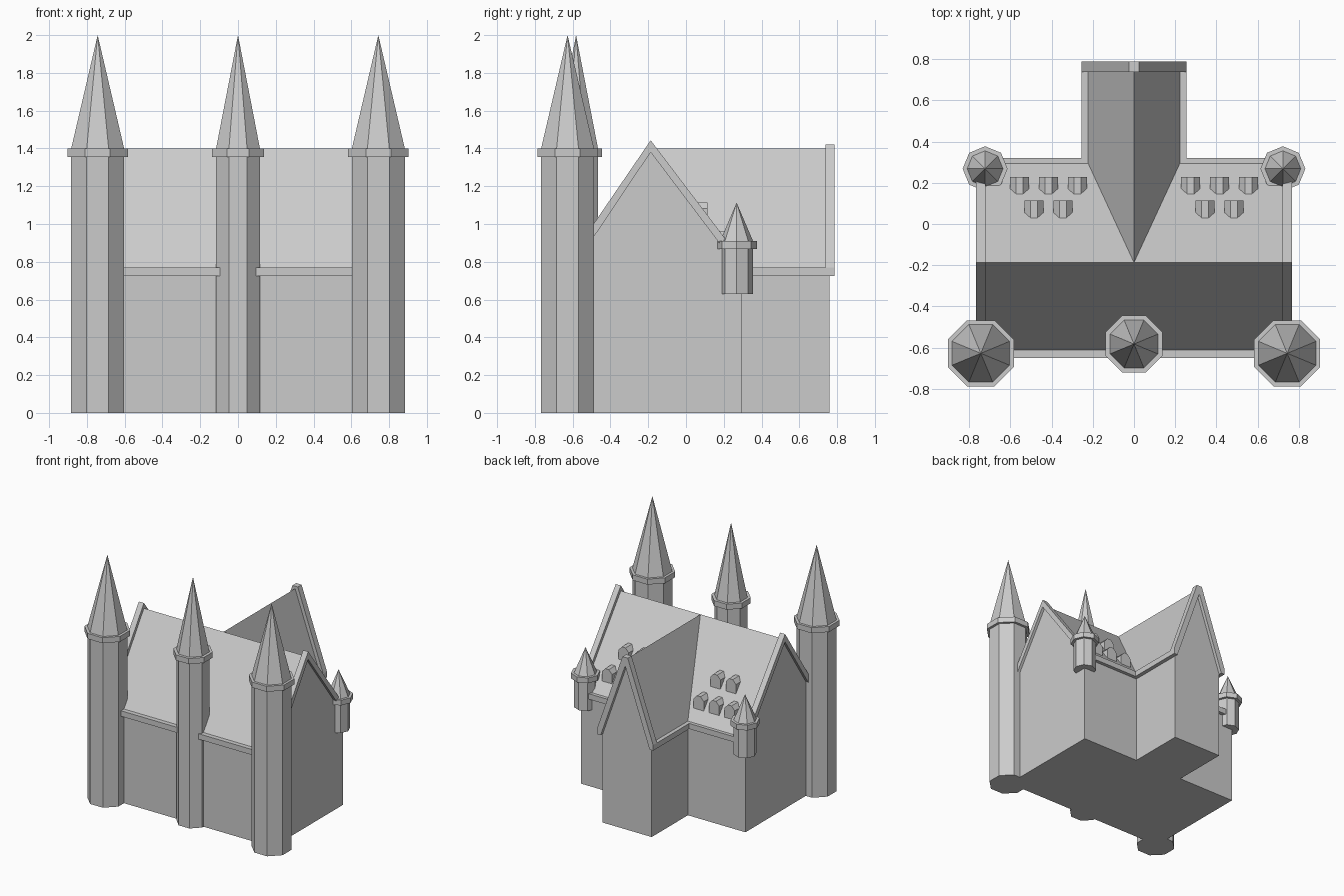
import bpy, bmesh
from math import pi, cos, sin

if "Cube" in bpy.data.objects:
    bpy.data.objects.remove(bpy.data.objects["Cube"])


def finish(name, bm):
    bmesh.ops.recalc_face_normals(bm, faces=bm.faces)
    me = bpy.data.meshes.new(name)
    bm.to_mesh(me)
    bm.free()
    ob = bpy.data.objects.new(name, me)
    bpy.context.collection.objects.link(ob)
    return ob


def prism(name, pts, axis, a, b):
    """Extrude a 2D outline along x or y between a and b."""
    bm = bmesh.new()

    def place(u, z, d):
        return (d, u, z) if axis == 'x' else (u, d, z)
    lo = [bm.verts.new(place(u, z, a)) for u, z in pts]
    hi = [bm.verts.new(place(u, z, b)) for u, z in pts]
    bm.faces.new(lo)
    bm.faces.new(hi)
    n = len(pts)
    for i in range(n):
        j = (i + 1) % n
        bm.faces.new((lo[i], lo[j], hi[j], hi[i]))
    return finish(name, bm)


def box(name, x0, x1, y0, y1, z0, z1):
    return prism(name, [(x0, z0), (x1, z0), (x1, z1), (x0, z1)], 'y', y0, y1)


def tower(name, x, y, col, ring, z0, z1, z2, top, turn):
    """Eight-sided shaft, collar and spire; radii are to the corners."""
    bm = bmesh.new()
    loops = []
    for r, z in [(col, z0), (col, z1), (ring, z1), (ring, z2), (col, z2)]:
        loops.append([bm.verts.new((x + r * cos(turn + i * pi / 4),
                                    y + r * sin(turn + i * pi / 4), z))
                      for i in range(8)])
    tip = bm.verts.new((x, y, top))
    bm.faces.new(loops[0])
    for p, q in zip(loops, loops[1:]):
        for i in range(8):
            j = (i + 1) % 8
            bm.faces.new((p[i], p[j], q[j], q[i]))
    for i in range(8):
        bm.faces.new((loops[-1][i], loops[-1][(i + 1) % 8], tip))
    return finish(name, bm)


RIDGE = -0.187
FLAT = 1 / cos(pi / 8)   # flat-to-flat radius -> corner radius

# Main hall and rear wing, walls and roof together
prism("main_hall", [(-0.612, 0), (-0.612, 0.77), (RIDGE, 1.40), (0.293, 0.77), (0.293, 0)],
      'x', -0.743, 0.743)
prism("rear_wing", [(-0.222, 0), (-0.222, 0.77), (0, 1.40), (0.222, 0.77), (0.222, 0)],
      'y', RIDGE, 0.76)

# Gable copings
prism("wing_coping", [(-0.254, 0.725), (-0.254, 0.77), (-0.024, 1.42), (0.024, 1.42),
                      (0.254, 0.77), (0.254, 0.725), (0.221, 0.725), (0, 1.35),
                      (-0.221, 0.725)], 'y', 0.738, 0.787)
main_coping = [(-0.65, 0.725), (-0.65, 0.765), (RIDGE, 1.443), (0.32, 0.775),
               (0.32, 0.725), (0.308, 0.725), (RIDGE, 1.38), (-0.627, 0.725)]

# Front cornice
box("front_cornice", -0.73, 0.73, -0.65, -0.60, 0.725, 0.77)

for s, side in ((-1, "left"), (1, "right")):
    def span(a, b):
        return sorted((s * a, s * b))
    prism("gable_coping_" + side, main_coping, 'x', *span(0.72, 0.766))
    # Rear cornices
    box("rear_cornice_" + side, *span(0.222, 0.73), 0.28, 0.321, 0.725, 0.77)
    box("wing_cornice_" + side, *span(0.21, 0.254), 0.28, 0.74, 0.725, 0.77)
    # Corner towers and hanging rear turrets
    tower("corner_tower_" + side, s * 0.743, -0.627, 0.14 * FLAT, 0.16 * FLAT,
          0, 1.355, 1.40, 2.0, pi / 8)
    tower("rear_turret_" + side, s * 0.722, 0.268, 0.087, 0.109,
          0.63, 0.867, 0.91, 1.113, 0)
    # Dormers in two rows on the rear slope
    rows = [((0.275, 0.415, 0.555), 0.229, 0.963), ((0.345, 0.485), 0.113, 1.115)]
    for xs, face, top in rows:
        for x in xs:
            c = s * x
            prism("dormer_" + side,
                  [(c - 0.046, top - 0.13), (c - 0.046, top - 0.033), (c - 0.017, top),
                   (c + 0.017, top), (c + 0.046, top - 0.033), (c + 0.046, top - 0.13)],
                  'y', face - 0.10, face)

# Middle front tower
tower("middle_tower", 0, -0.582, 0.116 * FLAT, 0.138 * FLAT, 0, 1.355, 1.40, 2.0, pi / 8)
